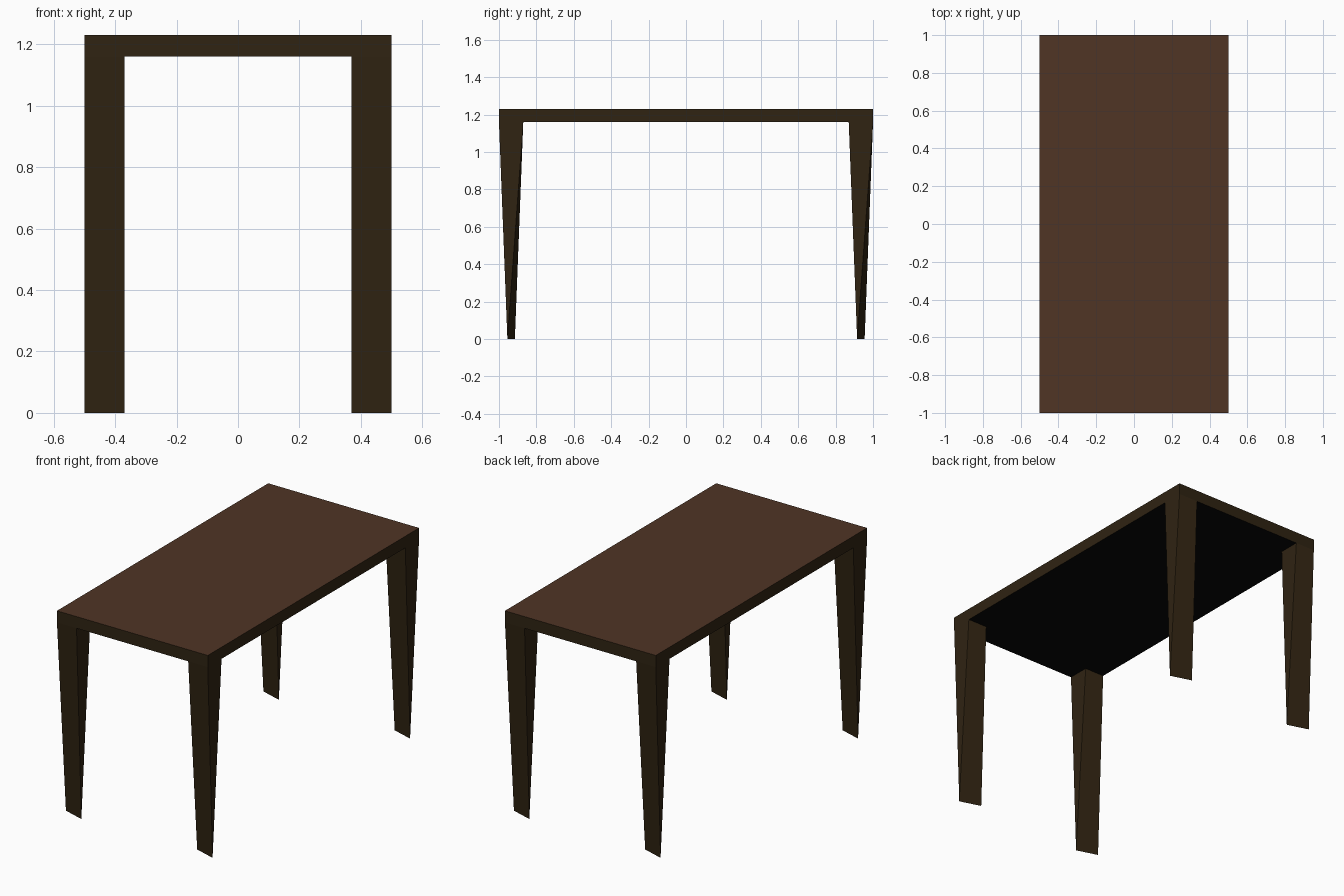
import bpy
import bmesh

WIDTH, LENGTH, HEIGHT = 1.0, 2.0, 1.23
SLAB = 0.07      # tabletop thickness
LEG = 0.13       # square leg section under the top
FOOT = 0.02      # half the skew of the foot edge

cube = bpy.data.objects.get("Cube")
if cube:
    bpy.data.objects.remove(cube, do_unlink=True)


def make_material(name, rgb):
    mat = bpy.data.materials.new(name)
    mat.use_nodes = True
    color = (*rgb, 1.0)
    mat.diffuse_color = color
    bsdf = next(n for n in mat.node_tree.nodes if n.type == "BSDF_PRINCIPLED")
    bsdf.inputs["Base Color"].default_value = color
    bsdf.inputs["Roughness"].default_value = 0.8
    return mat


dark_wood = make_material("dark wood", (0.029, 0.017, 0.006))
brown_top = make_material("brown top", (0.080, 0.035, 0.0185))
black_underside = make_material("black underside", (0.002, 0.002, 0.002))


def add_object(name, bm, materials, location):
    bmesh.ops.recalc_face_normals(bm, faces=bm.faces)
    mesh = bpy.data.meshes.new(name)
    bm.to_mesh(mesh)
    bm.free()
    for mat in materials:
        mesh.materials.append(mat)
    obj = bpy.data.objects.new(name, mesh)
    obj.location = location
    bpy.context.collection.objects.link(obj)
    return obj


# Tabletop: a slab with its own colours above and below
bm = bmesh.new()
bmesh.ops.create_cube(bm, size=1)
bmesh.ops.scale(bm, vec=(WIDTH, LENGTH, SLAB), verts=bm.verts)
bm.normal_update()
for face in bm.faces:
    if face.normal.z > 0.5:
        face.material_index = 1
    elif face.normal.z < -0.5:
        face.material_index = 2
add_object("tabletop", bm, [dark_wood, brown_top, black_underside],
           (0, 0, HEIGHT - SLAB / 2))


# Leg: square at the top, pinched to a skewed knife edge at the floor
def add_leg(name, x, y):
    height = HEIGHT - SLAB
    bm = bmesh.new()
    bmesh.ops.create_cube(bm, size=1)
    bmesh.ops.scale(bm, vec=(LEG, LEG, height), verts=bm.verts)
    for v in bm.verts:
        if v.co.z < 0:
            v.co.y = -FOOT if v.co.x > 0 else FOOT
    bmesh.ops.remove_doubles(bm, verts=bm.verts, dist=0.001)
    add_object(name, bm, [dark_wood], (x, y, height / 2))


for x_name, sx in (("left", 1), ("right", -1)):
    for y_name, sy in (("front", -1), ("back", 1)):
        add_leg(f"{y_name}_{x_name}_leg",
                sx * (WIDTH - LEG) / 2, sy * (LENGTH - LEG) / 2)
